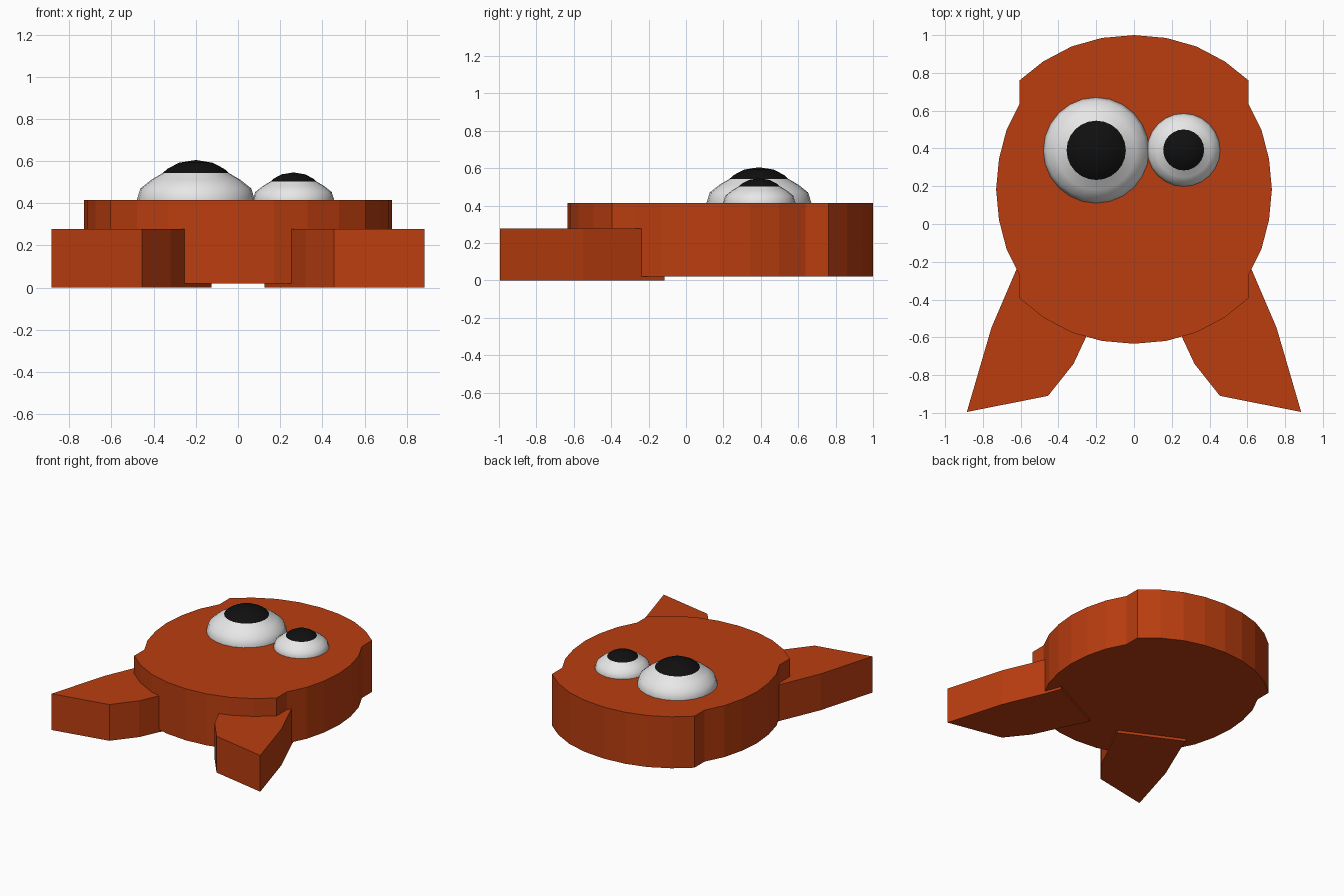
import bpy, bmesh, math
from mathutils import Vector

if "Cube" in bpy.data.objects:
    bpy.data.objects.remove(bpy.data.objects["Cube"])


def material(name, rgb):
    m = bpy.data.materials.new(name)
    m.use_nodes = True
    m.diffuse_color = (*rgb, 1)
    m.node_tree.nodes["Principled BSDF"].inputs["Base Color"].default_value = (*rgb, 1)
    return m


ORANGE = material("burnt orange", (0.49, 0.047, 0.005))
WHITE = material("eye white", (0.8, 0.8, 0.8))
BLACK = material("pupil black", (0.005, 0.005, 0.005))


def finish(name, bm, mats, smooth=False):
    bmesh.ops.recalc_face_normals(bm, faces=bm.faces)
    mesh = bpy.data.meshes.new(name)
    bm.to_mesh(mesh)
    bm.free()
    for m in mats:
        mesh.materials.append(m)
    for p in mesh.polygons:
        p.use_smooth = smooth
    obj = bpy.data.objects.new(name, mesh)
    bpy.context.collection.objects.link(obj)
    return obj


def prism(name, outline, z0, z1):
    bm = bmesh.new()
    face = bm.faces.new([bm.verts.new((x, y, z0)) for x, y in outline])
    top = bmesh.ops.extrude_face_region(bm, geom=[face])["geom"]
    bmesh.ops.translate(bm, vec=(0, 0, z1 - z0),
                        verts=[v for v in top if isinstance(v, bmesh.types.BMVert)])
    return finish(name, bm, [ORANGE])


# Body: a quarter outline mirrored both ways, with notched corners
CY = 0.183
quarter = [(0.73, 0), (0.715, 0.16), (0.675, 0.315), (0.605, 0.455), (0.605, 0.578),
           (0.48, 0.678), (0.33, 0.757), (0.17, 0.802), (0, 0.817)]
half = quarter + [(-x, y) for x, y in reversed(quarter[:-1])]
outline = half + [(x, -y) for x, y in reversed(half[1:-1])]
prism("body", [(x, y + CY) for x, y in outline], 0.02, 0.415)

# Tail fins, slotted under the body
fin = [(0.575, -0.115), (0.62, -0.235), (0.755, -0.55), (0.885, -0.995),
       (0.455, -0.91), (0.32, -0.74), (0.25, -0.59), (0.125, -0.333)]
for side, s in (("left", 1), ("right", -1)):
    prism(side + "_fin", [(s * x, y) for x, y in fin], 0, 0.278)


# Eyes: flattened domes turned from a profile, pupil on the top rings
def eye(name, x, y, scale):
    profile = [(0.27, -0.05), (0.28, 0), (0.263, 0.055), (0.21, 0.097), (0.157, 0.128),
               (0.135, 0.148), (0.08, 0.177), (0, 0.19)]
    bm = bmesh.new()
    verts = [bm.verts.new((r, 0, z)) for r, z in profile]
    edges = [bm.edges.new(pair) for pair in zip(verts, verts[1:])]
    bmesh.ops.spin(bm, geom=verts + edges, cent=(0, 0, 0), axis=(0, 0, 1),
                   angle=math.tau, steps=24)
    bmesh.ops.remove_doubles(bm, verts=bm.verts, dist=0.0005)
    for f in bm.faces:
        f.material_index = int(f.calc_center_median().z > 0.13)
    bmesh.ops.scale(bm, vec=Vector((scale, scale, scale)), verts=bm.verts)
    obj = finish(name, bm, [WHITE, BLACK], smooth=True)
    obj.location = (x, y, 0.415)


eye("large_eye", -0.2, 0.39, 1)
eye("small_eye", 0.263, 0.392, 0.69)
